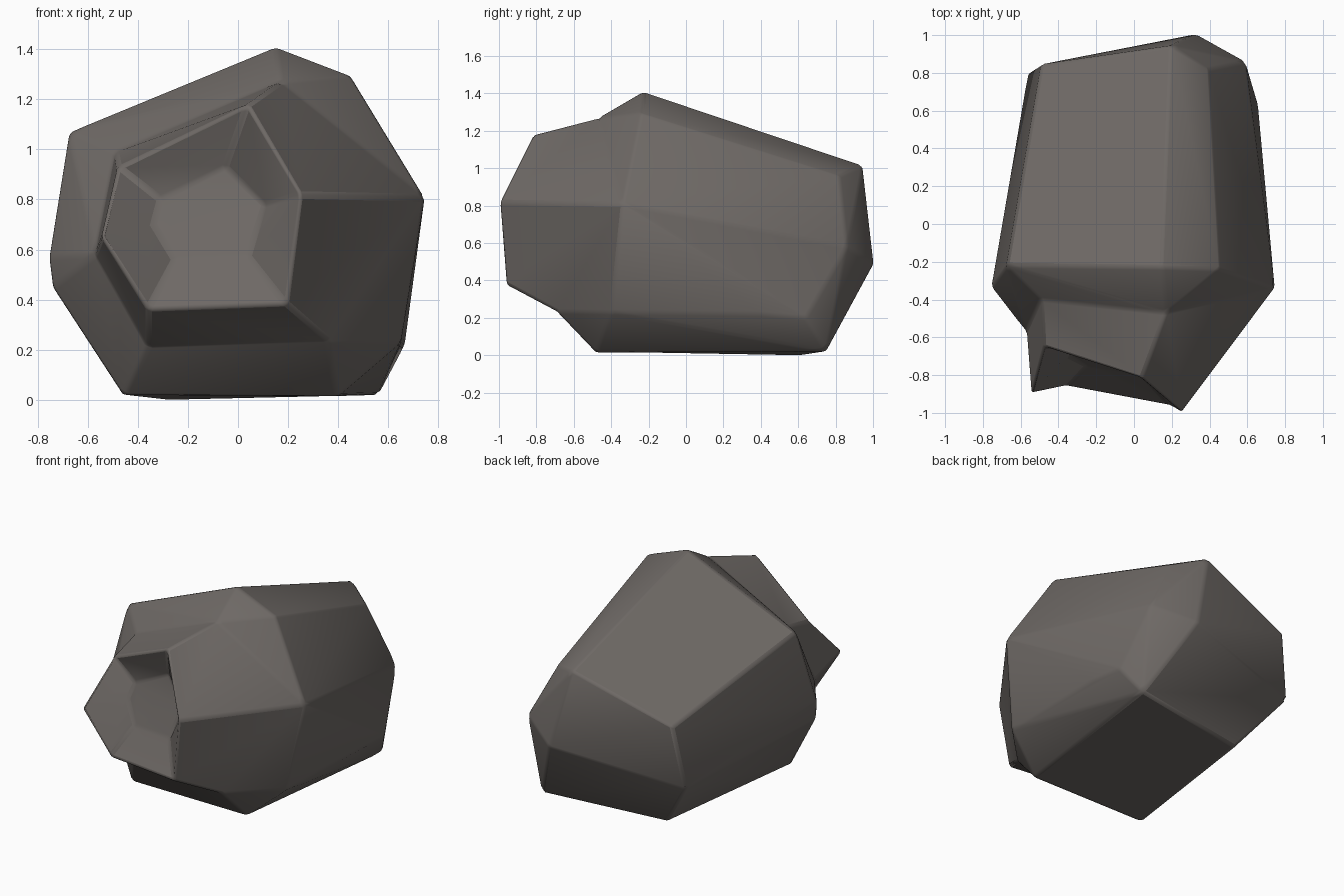
import bpy, bmesh, math

if "Cube" in bpy.data.objects:
    bpy.data.objects.remove(bpy.data.objects["Cube"])

# rim of the hollow, its floor, and the ring where the snout joins the boulder
RIM = [(.04, -.82, 1.18), (.25, -1.0, .82), (.195, -.965, .38),
       (-.36, -.86, .36), (-.545, -.9, .65), (-.478, -.65, .93)]
FLOOR = [(-.05, -.67, .93), (.11, -.75, .78), (.04, -.80, .57),
         (-.25, -.75, .56), (-.34, -.70, .70), (-.31, -.66, .80)]
BASE = [(.17, -.47, 1.27), (.745, -.34, .81), (.36, -.69, .235),
        (-.36, -.61, .21), (-.57, -.57, .58), (-.49, -.40, .99)]
# remaining corners of the boulder
BODY = [(.15, -.23, 1.41), (-.675, -.22, 1.07), (-.49, .845, .78), (.2, .945, 1.015),
        (.45, -.24, 1.295), (.39, .82, .96), (.59, .86, .58), (.33, 1.005, .49),
        (.56, .75, .02), (-.29, .62, 0), (-.46, -.48, .02), (-.74, -.34, .45),
        (-.755, -.33, .57), (.65, -.40, .23), (.655, .64, .2), (.40, -.48, .015),
        (.665, .40, .22), (-.56, .80, .36)]

bm = bmesh.new()
add = lambda pts: [bm.verts.new(p) for p in pts]
base, body = add(BASE), add(BODY)

# boulder, opened at the front
bmesh.ops.convex_hull(bm, input=base + body)
front = [f for f in bm.faces if all(v in base for v in f.verts)]
bmesh.ops.delete(bm, geom=front, context='FACES')

# snout and hollow
rim, floor = add(RIM), add(FLOOR)
for a, b in ((base, rim), (rim, floor)):
    for i in range(6):
        j = (i + 1) % 6
        bm.faces.new((a[i], a[j], b[j], b[i]))
bm.faces.new(floor)
bmesh.ops.delete(bm, geom=[v for v in bm.verts if not v.link_faces], context='VERTS')
bmesh.ops.dissolve_limit(bm, angle_limit=math.radians(4), verts=bm.verts, edges=bm.edges)
bmesh.ops.recalc_face_normals(bm, faces=bm.faces)

mesh = bpy.data.meshes.new("boulder")
bm.to_mesh(mesh)
bm.free()
rock = bpy.data.objects.new("boulder", mesh)
bpy.context.collection.objects.link(rock)

stone = bpy.data.materials.new("dark stone grey")
stone.diffuse_color = (.155, .14, .13, 1)
stone.use_nodes = True
stone.node_tree.nodes["Principled BSDF"].inputs["Base Color"].default_value = stone.diffuse_color
mesh.materials.append(stone)

# softly worn edges
bevel = rock.modifiers.new("worn edges", 'BEVEL')
bevel.width = .016
bevel.segments = 2
bevel.limit_method = 'ANGLE'
bevel.angle_limit = math.radians(12)
bpy.context.view_layer.objects.active = rock
rock.select_set(True)
bpy.ops.object.shade_smooth_by_angle(angle=math.radians(40))
